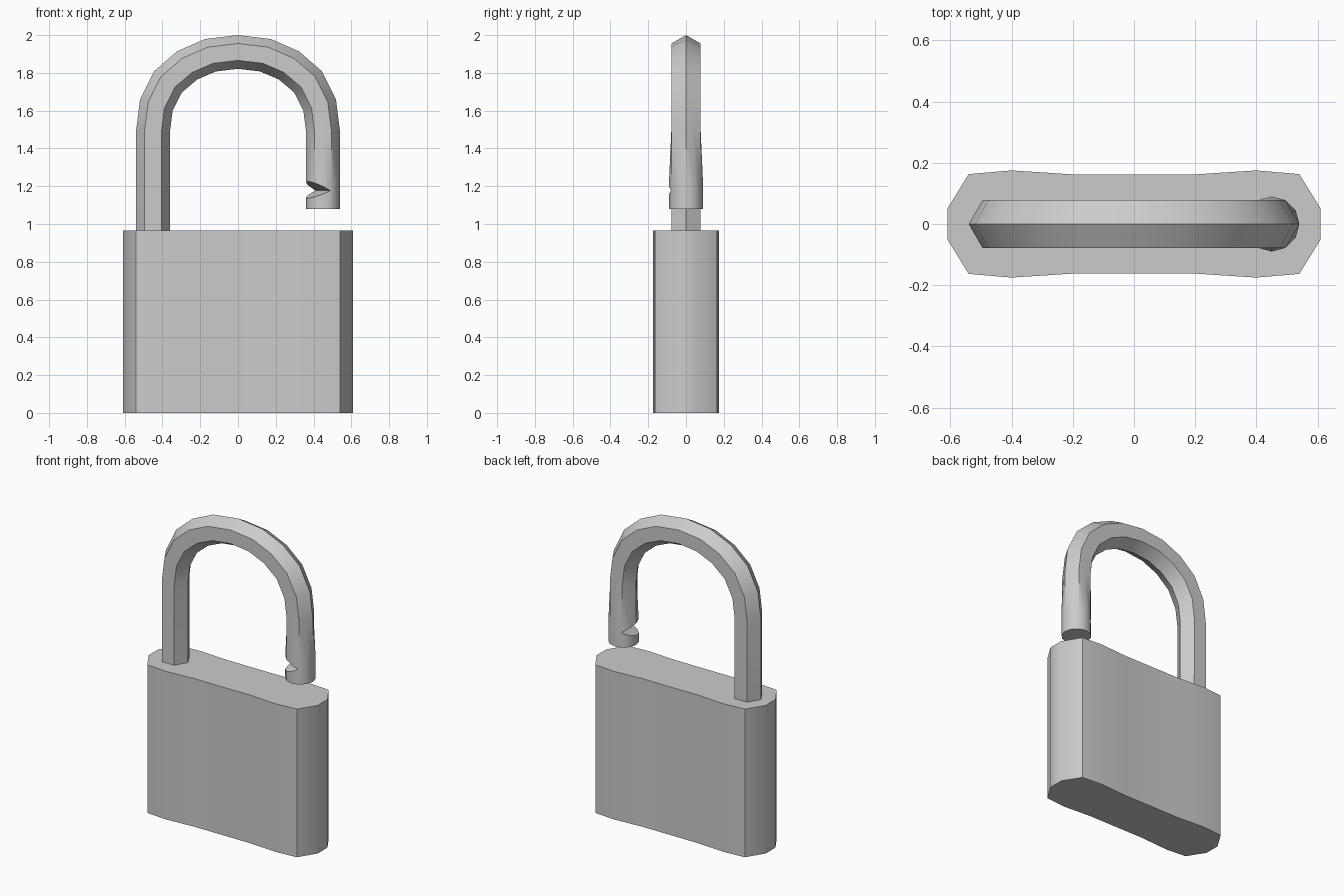
import bpy, bmesh, math
from mathutils import Vector

if "Cube" in bpy.data.objects:
    bpy.data.objects.remove(bpy.data.objects["Cube"])


def make(name, rings):
    """Skin a stack of equal-sized rings and cap both ends."""
    bm = bmesh.new()
    loops = [[bm.verts.new(p) for p in ring] for ring in rings]
    n = len(loops[0])
    for a, b in zip(loops, loops[1:]):
        for i in range(n):
            j = (i + 1) % n
            bm.faces.new((a[i], a[j], b[j], b[i]))
    bm.faces.new(loops[0])
    bm.faces.new(loops[-1])
    bmesh.ops.recalc_face_normals(bm, faces=bm.faces)
    mesh = bpy.data.meshes.new(name)
    bm.to_mesh(mesh)
    bm.free()
    obj = bpy.data.objects.new(name, mesh)
    bpy.context.collection.objects.link(obj)
    return obj


# Lock body: extruded, slightly waisted outline
quarter = [(0.61, 0.05), (0.54, 0.163), (0.4, 0.175), (0.2, 0.162)]
half = quarter + [(-x, y) for x, y in reversed(quarter)]
outline = half + [(-x, -y) for x, y in half]
body = make("lock_body", [[(x, y, z) for x, y in outline] for z in (0, 0.965)])

# Shackle: hexagonal bar (12 points, face midpoints included) that turns round at the free end
R = 0.09


def section(roundness):
    pts = []
    for i in range(12):
        a = math.radians(30 * i)
        r = R
        if i % 2:
            r *= math.cos(math.pi / 6) * (1 - roundness) + roundness
        pts.append((r * math.cos(a), r * math.sin(a)))
    return pts


def bar_ring(outer, inner, roundness=0):
    o, i = Vector(outer), Vector(inner)
    mid, direction = (o + i) / 2, (o - i) / (2 * R)
    ring = []
    for u, v in section(roundness):
        p = mid + direction * u
        ring.append((p.x, v, p.y))
    return ring


spring = 1.49
arc = [(0.54, 1.49), (0.519, 1.658), (0.445, 1.808), (0.323, 1.914), (0.175, 1.979), (0, 2.0)]
arc = [(-x, z) for x, z in arc] + arc[-2::-1]
rings = [bar_ring((-0.54, 0.955), (-0.36, 0.955))]
for x, z in arc:
    rings.append(bar_ring((x, z), (x * 0.667, spring + (z - spring) * 0.65)))
for z in (1.22, 1.08):
    rings.append(bar_ring((0.54, z), (0.36, z), 1))
shackle = make("shackle", rings)

# Slanted V notch near the free end
root = Vector((0.45, 0, 1.177))
along = Vector((-0.08, 0.16, 0)).normalized()
out = Vector((-0.16, -0.08, 0)).normalized()
wedge = [root, root + out * 0.24 + Vector((0, 0, 0.13)), root + out * 0.24 - Vector((0, 0, 0.11))]
cutter = make("notch_cutter", [[p + along * s for p in wedge] for s in (-0.2, 0.2)])
cutter.hide_render = True
mod = shackle.modifiers.new("notch", 'BOOLEAN')
mod.operation = 'DIFFERENCE'
mod.solver = 'EXACT'
mod.object = cutter
bpy.context.view_layer.objects.active = shackle
bpy.ops.object.modifier_apply(modifier=mod.name)
bpy.data.objects.remove(cutter)

# Smooth the gentle curves, keep bar and body edges crisp
for obj in (body, shackle):
    bpy.ops.object.select_all(action='DESELECT')
    obj.select_set(True)
    bpy.context.view_layer.objects.active = obj
    bpy.ops.object.shade_smooth_by_angle(angle=math.radians(35))
